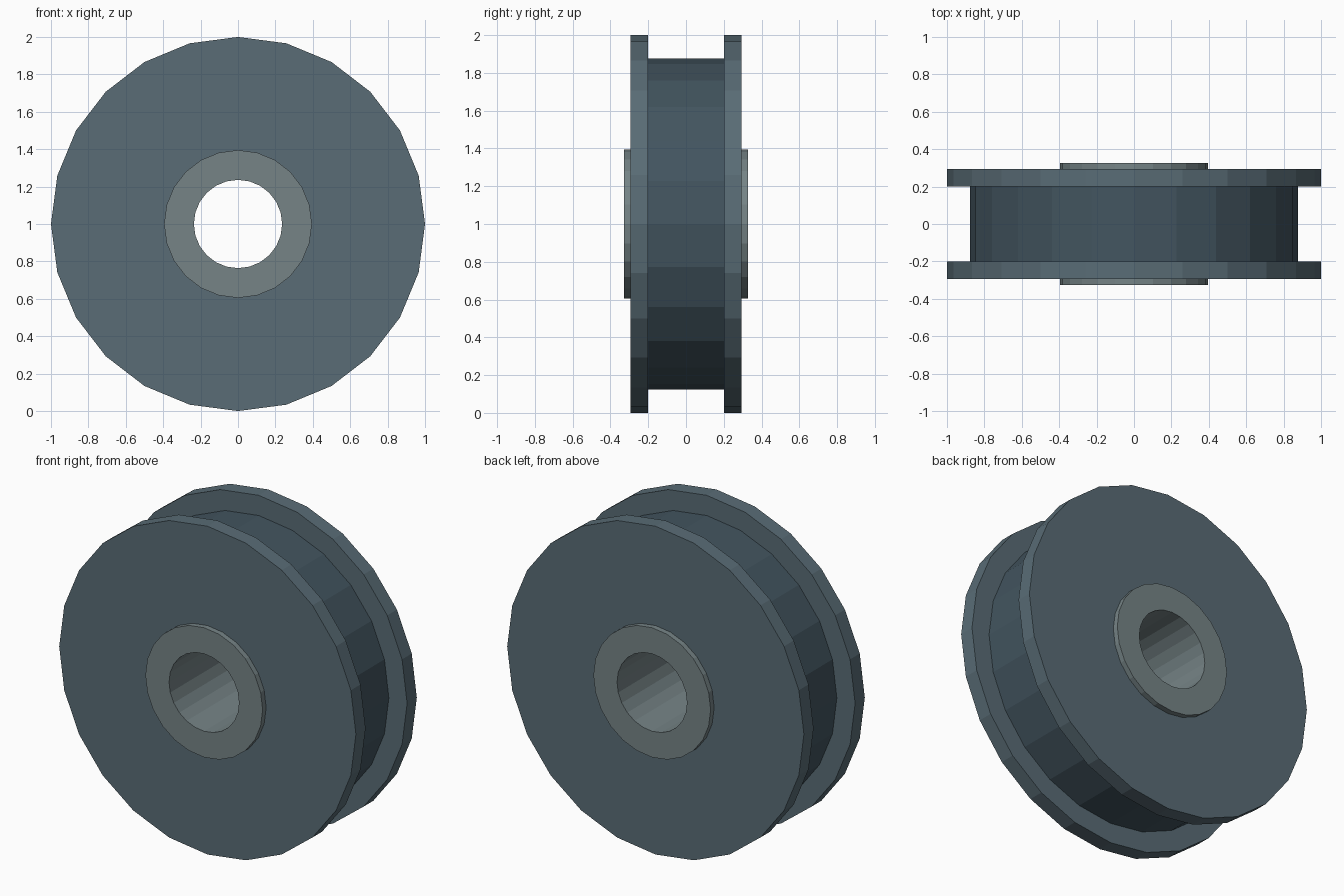
import bpy, bmesh
from math import sin, cos, pi

if "Cube" in bpy.data.objects:
    bpy.data.objects.remove(bpy.data.objects["Cube"])

SIDES = 24
CENTRE_Z = 1.0


def material(name, rgb):
    m = bpy.data.materials.new(name)
    m.diffuse_color = (*rgb, 1)
    m.use_nodes = True
    m.node_tree.nodes["Principled BSDF"].inputs["Base Color"].default_value = m.diffuse_color
    return m


def lathe(name, profile, mat):
    """Spin (radius, y) points around the axle into flat-sided rings."""
    bm = bmesh.new()
    rings = []
    for r, y in profile:
        rings.append([bm.verts.new((r * cos(2 * pi * i / SIDES), y,
                                    CENTRE_Z + r * sin(2 * pi * i / SIDES)))
                      for i in range(SIDES)])
    for a, b in zip(rings, rings[1:]):
        for i in range(SIDES):
            j = (i + 1) % SIDES
            # profiles run from +y to -y, so this order faces outward
            bm.faces.new((a[i], a[j], b[j], b[i]))
    mesh = bpy.data.meshes.new(name)
    bm.to_mesh(mesh)
    bm.free()
    mesh.materials.append(mat)
    obj = bpy.data.objects.new(name, mesh)
    bpy.context.collection.objects.link(obj)
    return obj


flange_mat = material("flange_steel", (0.10, 0.15, 0.18))
tread_mat = material("dark_tread", (0.055, 0.09, 0.115))
hub_mat = material("hub_metal", (0.18, 0.23, 0.24))

R, TREAD, HUB, BORE = 1.0, 0.877, 0.395, 0.236
OUT, INNER, CAP = 0.293, 0.2, 0.327

# Two flanges on either side of the groove
back = [(HUB, OUT), (R, OUT), (R, INNER), (TREAD, INNER)]
lathe("back_flange", back, flange_mat)
lathe("front_flange", [(r, -y) for r, y in reversed(back)], flange_mat)

# Recessed running surface
lathe("tread", [(TREAD, INNER), (TREAD, -INNER)], tread_mat)

# Hub sleeve with the open bore through it
lathe("hub", [(HUB, -OUT), (HUB, -CAP), (BORE, -CAP),
              (BORE, CAP), (HUB, CAP), (HUB, OUT)], hub_mat)
